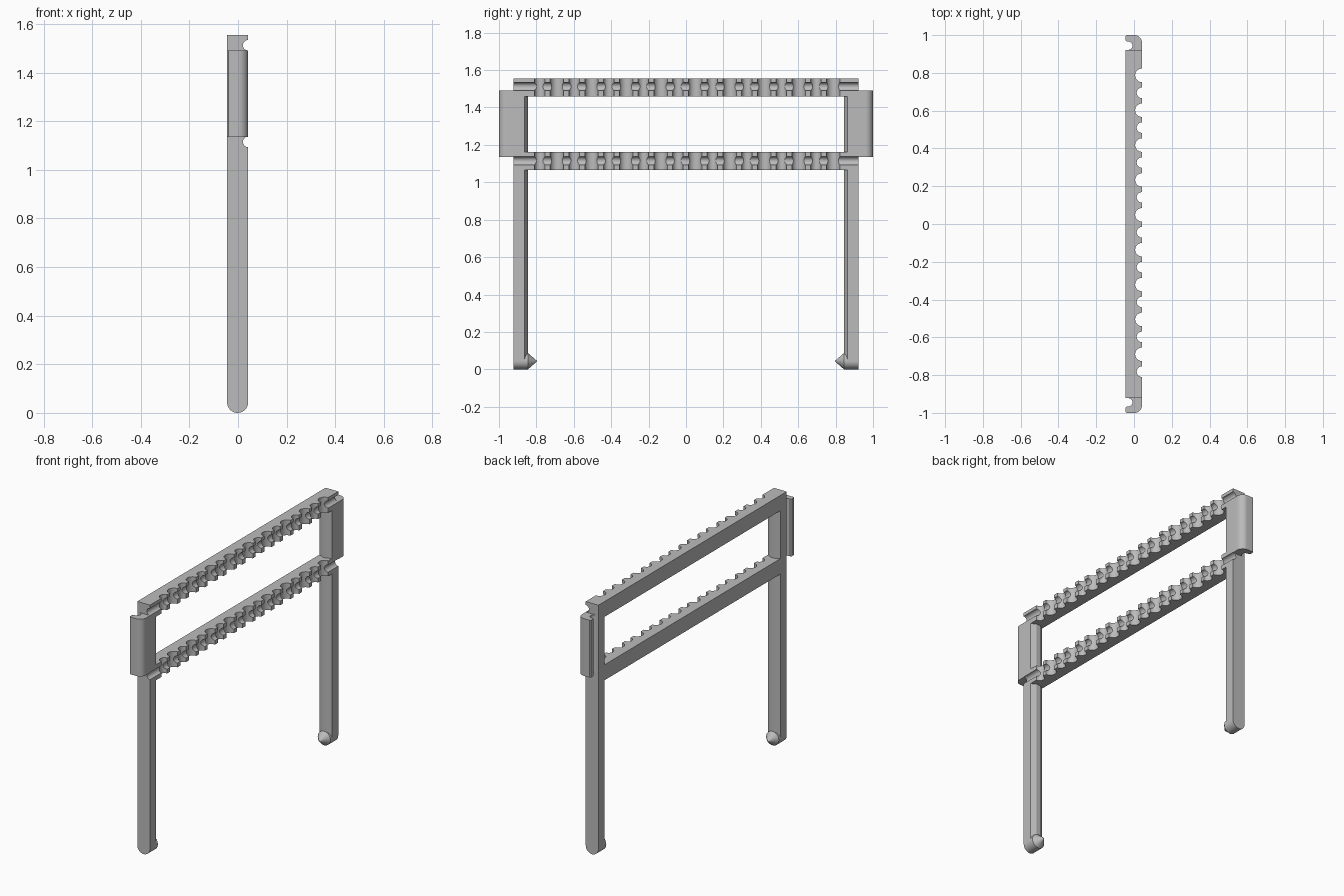
import bpy, bmesh, math
from math import sin, cos, pi
from mathutils import Matrix

if "Cube" in bpy.data.objects:
    bpy.data.objects.remove(bpy.data.objects["Cube"], do_unlink=True)

GREY = 0.5
mat = bpy.data.materials.new("plain grey")
mat.use_nodes = True
mat.diffuse_color = (GREY, GREY, GREY, 1)
mat.node_tree.nodes["Principled BSDF"].inputs["Base Color"].default_value = (GREY, GREY, GREY, 1)

BACK, FACE = -0.045, 0.042          # depth range of the frame
MID, RAD = (BACK + FACE) / 2, (FACE - BACK) / 2
INNER, OUTER, TIP = 0.845, 0.922, 1.0


def finish(bm, name):
    bmesh.ops.recalc_face_normals(bm, faces=bm.faces)
    me = bpy.data.meshes.new(name)
    bm.to_mesh(me)
    bm.free()
    me.materials.append(mat)
    ob = bpy.data.objects.new(name, me)
    bpy.context.collection.objects.link(ob)
    return ob


def smooth(ob):
    bpy.ops.object.select_all(action="DESELECT")
    ob.select_set(True)
    bpy.context.view_layer.objects.active = ob
    bpy.ops.object.shade_smooth_by_angle(angle=math.radians(32))


def extrude(name, outline, z0, z1, side=1):
    """Prism from an (x, y) outline, mirrored in y when side is -1."""
    bm = bmesh.new()
    face = bm.faces.new([bm.verts.new((x, side * y, z0)) for x, y in outline])
    new = bmesh.ops.extrude_face_region(bm, geom=[face])["geom"]
    verts = [v for v in new if isinstance(v, bmesh.types.BMVert)]
    bmesh.ops.translate(bm, verts=verts, vec=(0, 0, z1 - z0))
    return finish(bm, name)


def rod(name, x, y0, y1, z, r0, r1, segments=32):
    """Cylinder or cone along y."""
    bm = bmesh.new()
    m = Matrix.Translation((x, (y0 + y1) / 2, z)) @ Matrix.Rotation(-pi / 2, 4, "X")
    bmesh.ops.create_cone(bm, cap_ends=True, segments=segments, radius1=r0,
                          radius2=r1, depth=y1 - y0, matrix=m)
    return finish(bm, name)


def arc(cx, cy, r, a0, a1, n=10):
    return [(cx + r * cos(a0 + (a1 - a0) * i / n), cy + r * sin(a0 + (a1 - a0) * i / n))
            for i in range(n + 1)]


# Cross bars: alternating wide and narrow scallops with a lengthwise channel
bar_outline = [(BACK, OUTER), (BACK, -OUTER), (FACE, -OUTER)]
for i in reversed(range(18)):
    r = 0.036 if i % 2 == 0 else 0.028
    bar_outline += arc(FACE, 0.787 - 0.0923 * i, r, 1.5 * pi, 0.5 * pi)
bar_outline.append((FACE, OUTER))

for name, z0, z1, zc in (("upper_bar", 1.46, 1.555, 1.512), ("lower_bar", 1.067, 1.163, 1.115)):
    bar = extrude(name, bar_outline, z0, z1)
    cutter = rod("channel_cutter", FACE, -1.1, 1.1, zc, 0.022, 0.022, 24)
    cutter.hide_render = True
    mod = bar.modifiers.new("channel", "BOOLEAN")
    mod.operation, mod.solver, mod.object = "DIFFERENCE", "EXACT", cutter
    bpy.context.view_layer.objects.active = bar
    bpy.ops.object.modifier_apply(modifier=mod.name)
    bpy.data.objects.remove(cutter, do_unlink=True)
    smooth(bar)

# Leg section with bevelled inner edges
leg_outline = [(BACK, OUTER), (FACE, OUTER), (FACE, 0.863), (0.012, INNER),
               (-0.015, INNER), (BACK, 0.863)]

# Hooked side clip: rounded outer corner, rounded slot at the back
clip_outline = [(FACE, OUTER)] + arc(0.002, 0.96, 0.04, 0, pi / 2)
clip_outline += [(-0.04, TIP), (BACK, 0.995), (BACK, 0.972)]
clip_outline += [(-0.038, 0.966)] + arc(-0.03, 0.944, 0.022, pi / 2, -pi / 2)

for side, label in ((1, "rear"), (-1, "front")):
    extrude(label + "_leg", leg_outline, RAD, 1.067, side)
    extrude(label + "_upright", leg_outline, 1.163, 1.46, side)
    smooth(extrude(label + "_clip", clip_outline, 1.135, 1.49, side))
    # Round foot with a pointed barb facing inwards
    y0, y1 = sorted((side * INNER, side * OUTER))
    smooth(rod(label + "_foot", MID, y0, y1, RAD, RAD, RAD))
    y0, y1 = sorted((side * 0.797, side * INNER))
    radii = (0.002, RAD) if side > 0 else (RAD, 0.002)
    smooth(rod(label + "_barb", MID, y0, y1, RAD, *radii))
